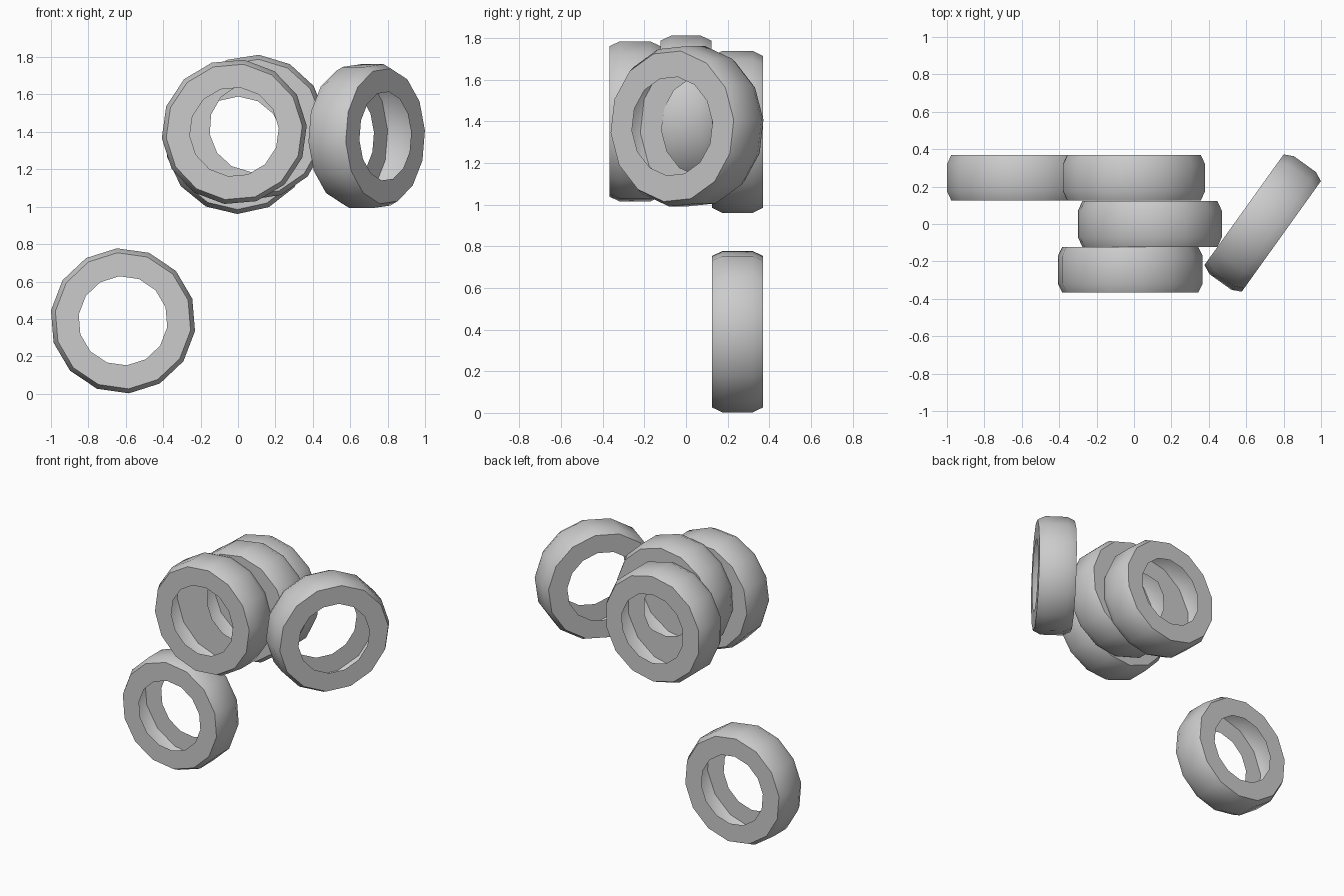
import bpy, bmesh, math

if "Cube" in bpy.data.objects:
    bpy.data.objects.remove(bpy.data.objects["Cube"])

SIDES = 14
# open tyre section (radius, offset along axle): sidewall, chamfer, tread, chamfer, sidewall
PROFILE = [(0.239, -0.1225), (0.365, -0.1225), (0.389, -0.0725),
           (0.389, 0.0725), (0.365, 0.1225), (0.239, 0.1225)]


def tyre(name, location, phase, turn=0.0):
    """Hollow low-poly tyre with its axle along local y."""
    bm = bmesh.new()
    rings = []
    for i in range(SIDES):
        a = math.radians(phase) + 2 * math.pi * i / SIDES
        rings.append([bm.verts.new((r * math.cos(a), y, r * math.sin(a)))
                      for r, y in PROFILE])
    for i in range(SIDES):
        p, q = rings[i], rings[(i + 1) % SIDES]
        for k in range(len(PROFILE) - 1):
            bm.faces.new((p[k], p[k + 1], q[k + 1], q[k]))
    # make the tread side the outside
    bm.normal_update()
    if sum(f.normal.dot(f.calc_center_median()) for f in bm.faces) < 0:
        bmesh.ops.reverse_faces(bm, faces=bm.faces[:])
    mesh = bpy.data.meshes.new(name)
    bm.to_mesh(mesh)
    bm.free()
    obj = bpy.data.objects.new(name, mesh)
    obj.location = location
    obj.rotation_euler.z = math.radians(turn)
    bpy.context.collection.objects.link(obj)
    # smooth tread, crisp sidewall edges
    bpy.ops.object.select_all(action='DESELECT')
    obj.select_set(True)
    bpy.context.view_layer.objects.active = obj
    bpy.ops.object.shade_smooth_by_angle(angle=math.radians(30))
    return obj


# row of three tyres
tyre("tyre_row_rear", (0.0, 0.2475, 1.35), 12.3)
tyre("tyre_row_middle", (0.085, 0.0, 1.424), 8.9)
tyre("tyre_row_front", (-0.02, -0.245, 1.4), 5.0)
# tyre leaning against the row, turned sideways
tyre("tyre_turned", (0.688, 0.005, 1.377), 4.9, 54.4)
# lowest tyre
tyre("tyre_low", (-0.615, 0.2475, 0.39), 17.6)
